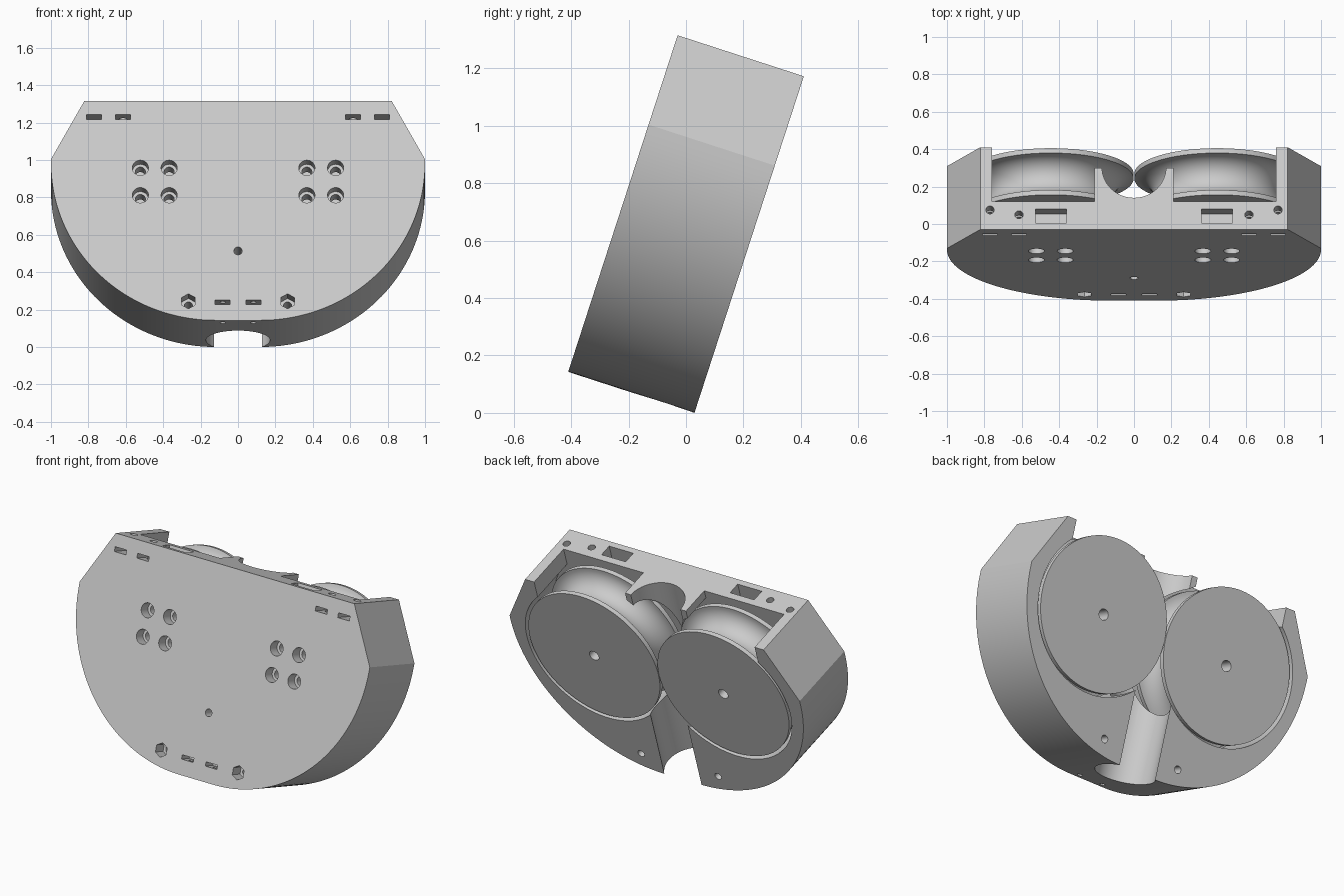
import bpy, bmesh, math
from mathutils import Matrix, Vector

cube = bpy.data.objects.get("Cube")
if cube:
    bpy.data.objects.remove(cube, do_unlink=True)

# Local frame: x = width, y = depth from the front plate, z = height along the plate
TILT = math.radians(18)
HEIGHT, DEPTH = 1.232, 0.462
WHEEL_X, WHEEL_Z, WHEEL_R = 0.445, 0.78, 0.443
FLOOR = 0.157

grey = bpy.data.materials.new("light_grey")
grey.use_nodes = True
grey.diffuse_color = (0.6, 0.6, 0.6, 1)
grey.node_tree.nodes["Principled BSDF"].inputs["Base Color"].default_value = (0.6, 0.6, 0.6, 1)


def make(name, bm):
    bmesh.ops.recalc_face_normals(bm, faces=bm.faces)
    mesh = bpy.data.meshes.new(name)
    bm.to_mesh(mesh)
    bm.free()
    mesh.materials.append(grey)
    obj = bpy.data.objects.new(name, mesh)
    bpy.context.collection.objects.link(obj)
    return obj


def box(x0, x1, y0, y1, z0, z1):
    bm = bmesh.new()
    size = Matrix.Diagonal((x1 - x0, y1 - y0, z1 - z0, 1))
    mid = Matrix.Translation(((x0 + x1) / 2, (y0 + y1) / 2, (z0 + z1) / 2))
    bmesh.ops.create_cube(bm, size=1, matrix=mid @ size)
    return make("cutter", bm)


def rod(start, end, r, sides=32):
    start, end = Vector(start), Vector(end)
    axis = end - start
    turn = axis.to_track_quat("Z", "Y").to_matrix().to_4x4()
    bm = bmesh.new()
    bmesh.ops.create_cone(bm, cap_ends=True, segments=sides, radius1=r, radius2=r,
                          depth=axis.length,
                          matrix=Matrix.Translation((start + end) / 2) @ turn)
    return make("cutter", bm)


def cut(target, cutter):
    mod = target.modifiers.new("cut", "BOOLEAN")
    mod.operation, mod.solver, mod.object = "DIFFERENCE", "EXACT", cutter
    cutter.hide_render = True
    graph = bpy.context.evaluated_depsgraph_get()
    mesh = bpy.data.meshes.new_from_object(target.evaluated_get(graph))
    target.modifiers.clear()
    target.data = mesh
    bpy.data.objects.remove(cutter, do_unlink=True)


# Housing: rounded outline extruded through the depth
R, CX = 0.88, 0.12
right = [(CX + R * math.sin(t), R - R * math.cos(t))
         for t in (math.pi / 2 * i / 40 for i in range(41))]
right += [(1, 0.905), (0.822, HEIGHT)]
outline = right + [(-x, z) for x, z in reversed(right)]
bm = bmesh.new()
face = bm.faces.new([bm.verts.new((x, 0, z)) for x, z in outline])
grown = bmesh.ops.extrude_face_region(bm, geom=[face])["geom"]
bmesh.ops.translate(bm, vec=(0, DEPTH, 0),
                    verts=[g for g in grown if isinstance(g, bmesh.types.BMVert)])
housing = make("housing", bm)

# Round wheel pockets, open at the top
for s in (-1, 1):
    x = s * WHEEL_X
    cut(housing, rod((x, FLOOR, WHEEL_Z), (x, 0.6, WHEEL_Z), 0.463, 96))
    a, b = sorted((s * 0.21, s * 0.76))
    cut(housing, box(a, b, FLOOR, 0.6, WHEEL_Z, 1.4))

# Shortened centre post and ball channel
cut(housing, box(-0.25, 0.25, 0.346, 0.6, WHEEL_Z, 1.4))
cut(housing, rod((0, 0.349, -0.1), (0, 0.349, 1.4), 0.171, 64))
cut(housing, rod((0, -0.1, 0.39), (0, 0.3, 0.39), 0.022))

for s in (-1, 1):
    # Counterbored motor screw holes
    for dx in (-0.077, 0.077):
        for dz in (-0.077, 0.077):
            x, z = s * WHEEL_X + dx, WHEEL_Z + dz
            cut(housing, rod((x, -0.1, z), (x, 0.07, z), 0.043))
            cut(housing, rod((x, 0.03, z), (x, 0.2, z), 0.027))

    # Upper nut slots with screw holes from the top
    for x, y in ((0.77, 0.11), (0.615, 0.083)):
        x *= s
        cut(housing, box(x - 0.04, x + 0.04, -0.1, y + 0.04, 1.128, 1.156))
        cut(housing, rod((x, y, 1.05), (x, y, 1.4), 0.022))

    # Rectangular socket in the top edge
    x = s * 0.443
    cut(housing, box(x - 0.083, x + 0.083, 0.036, 0.115, HEIGHT - 0.09, 1.4))

    # Hexagonal nut recess and its through hole
    x = s * 0.265
    cut(housing, rod((x, -0.1, 0.107), (x, 0.08, 0.107), 0.042, 6))
    cut(housing, rod((x, 0.05, 0.107), (x, 0.6, 0.107), 0.022))

    # Lower nut slots with screw holes from below
    x = s * 0.082
    cut(housing, box(x - 0.04, x + 0.04, -0.1, 0.08, 0.09, 0.115))
    cut(housing, rod((x, 0.042, -0.1), (x, 0.042, 0.16), 0.015))

# Grooved wheels, lathed around the depth axis
GROOVE, MID = 0.104, 0.329
section = [(0.032, 0.198), (WHEEL_R, 0.198)]
section += [(WHEEL_R - GROOVE * math.sin(t), MID - GROOVE * math.cos(t))
            for t in (math.pi * i / 20 for i in range(21))]
section += [(WHEEL_R, 0.46), (0.032, 0.46)]
parts = [housing]
for s, name in ((1, "left_wheel"), (-1, "right_wheel")):
    bm = bmesh.new()
    verts = [bm.verts.new((r, y, 0)) for r, y in section]
    edges = [bm.edges.new((verts[i - 1], verts[i])) for i in range(len(verts))]
    bmesh.ops.spin(bm, geom=verts + edges, axis=(0, 1, 0), cent=(0, 0, 0),
                   angle=math.tau, steps=96, use_merge=True)
    bmesh.ops.remove_doubles(bm, verts=bm.verts, dist=0.0001)
    bmesh.ops.translate(bm, vec=(s * WHEEL_X, 0, WHEEL_Z), verts=bm.verts)
    parts.append(make(name, bm))

# Lean everything back and smooth the round surfaces
bpy.ops.object.select_all(action="DESELECT")
for part in parts:
    part.rotation_euler.x = -TILT
    part.location = (0, -0.41, DEPTH * math.sin(TILT))
    part.select_set(True)
bpy.context.view_layer.objects.active = housing
bpy.ops.object.shade_smooth_by_angle(angle=math.radians(25))
